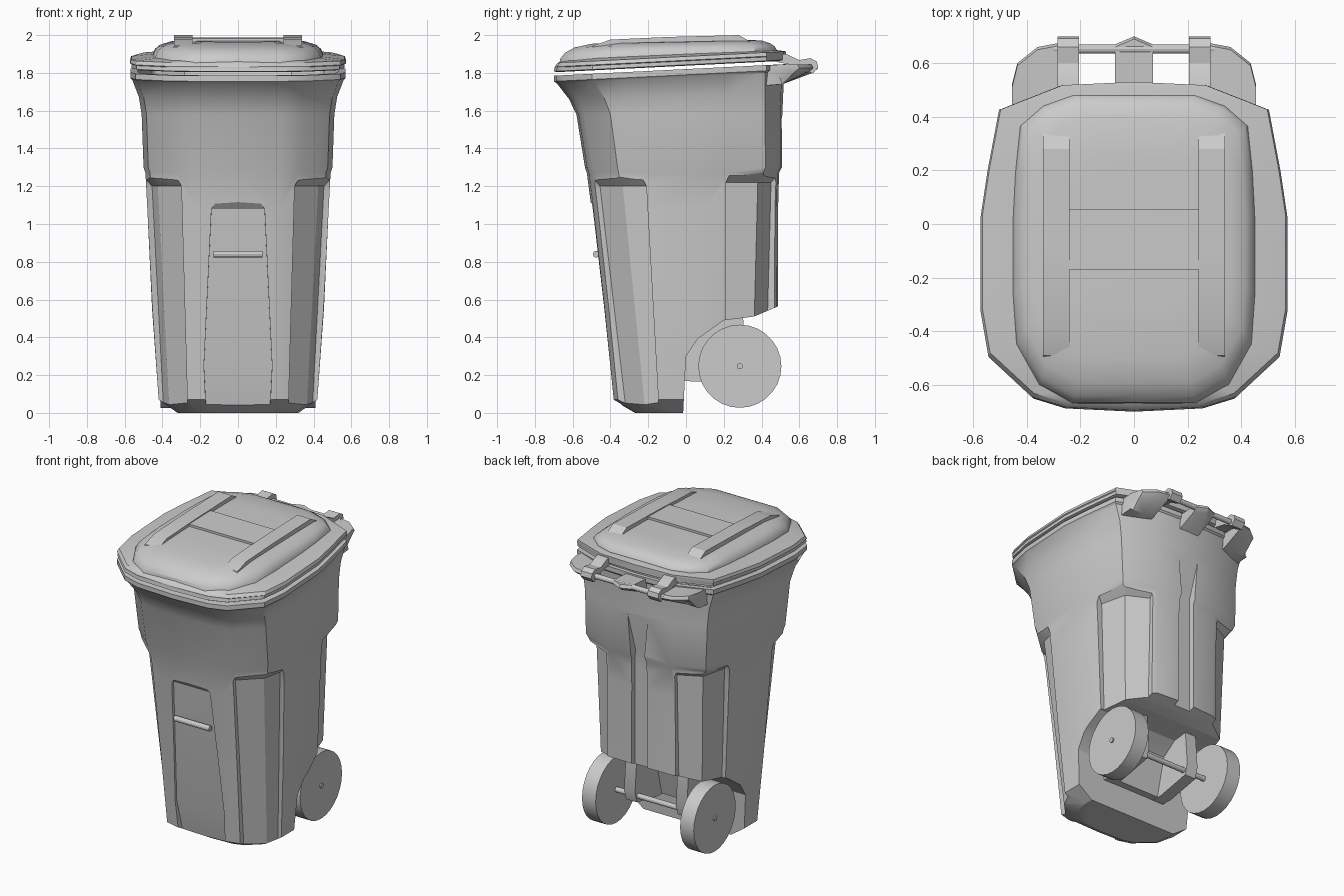
import bpy, bmesh, math
from mathutils import Vector

if "Cube" in bpy.data.objects:
    bpy.data.objects.remove(bpy.data.objects["Cube"])


def loft(name, rings):
    """Closed mesh through a list of equal-length rings of (x, y, z)."""
    bm = bmesh.new()
    vs = [[bm.verts.new(p) for p in r] for r in rings]
    n = len(rings[0])
    for a, b in zip(vs, vs[1:]):
        for i in range(n):
            j = (i + 1) % n
            bm.faces.new((a[i], a[j], b[j], b[i]))
    bm.faces.new(vs[0][::-1])
    bm.faces.new(vs[-1])
    bmesh.ops.recalc_face_normals(bm, faces=bm.faces)
    me = bpy.data.meshes.new(name)
    bm.to_mesh(me)
    bm.free()
    ob = bpy.data.objects.new(name, me)
    bpy.context.collection.objects.link(ob)
    return ob


def prism(name, yz, x0, x1):
    return loft(name, [[(x, y, z) for y, z in yz] for x in (x0, x1)])


def rod(name, r, x0, x1, y, z, n=12):
    circle = [(y + r * math.cos(2 * math.pi * i / n),
               z + r * math.sin(2 * math.pi * i / n)) for i in range(n)]
    return prism(name, circle, x0, x1)


# Half outlines seen from above: x as part of half width, y from front 0 to back 1
RIM = [(0, 0), (.45, .01), (.66, .04), (.95, .165), (1, .3), (1, .59),
       (.955, .73), (.88, .915), (.47, .99), (0, 1)]
DOME = [(0, 0), (.5, 0), (.78, .06), (.97, .19), (1, .35), (1, .6),
        (.98, .75), (.94, .9), (.75, .965), (.5, 1), (0, 1)]


def ring(half, z, w, f, b, tilt=0.0):
    full = half + [(-x, y) for x, y in half[-2:0:-1]]
    out = []
    for x, t in full:
        y = f + t * (b - f)
        out.append((x * w, y, z + tilt * (y + 0.7)))
    return out


def cut(target, cutter):
    cutter.hide_render = True
    m = target.modifiers.new("cut", 'BOOLEAN')
    m.operation = 'DIFFERENCE'
    m.solver = 'EXACT'
    m.object = cutter
    bpy.context.view_layer.objects.active = target
    bpy.ops.object.modifier_apply(modifier=m.name)
    bpy.data.objects.remove(cutter)


# Bin body: outside going up, over the rim, inside going down
body = loft("bin_body", [ring(RIM, *s) for s in [
    (0, .32, -.27, .40), (.07, .42, -.39, .42), (.55, .455, -.44, .49),
    (1.08, .48, -.50, .49), (1.27, .49, -.525, .495), (1.30, .50, -.535, .51),
    (1.58, .51, -.58, .51), (1.66, .525, -.62, .515, .03),
    (1.745, .56, -.685, .52, .05), (1.755, .57, -.70, .53, .05),
    (1.785, .57, -.70, .53, .05), (1.785, .53, -.66, .50, .05),
    (1.66, .46, -.55, .45), (.75, .37, -.38, .37)]])

# Wheel well under the back
cut(body, prism("well_cutter", [(-.02, -.1), (0, .3), (.06, .39), (.2, .49),
                                (.36, .51), (.49, .565), (.7, .6), (.7, -.1)], -.7, .7))


# Recessed corner panels, front and back
def corner(s, z, x_in, y_in, x_mid, y_mid, x_out, y_out, y_far):
    return [(s * x, y, z) for x, y in [
        (x_in, y_far), (x_in, y_in), (x_mid, y_mid), (x_out, y_out),
        (.7, y_out), (.7, y_far)]]


for s in (1, -1):
    cut(body, loft("front_corner_cutter", [
        corner(s, -.05, .265, -.31, .36, -.21, .39, -.14, -.8),
        corner(s, 1.20, .30, -.455, .425, -.335, .455, -.21, -.8),
        corner(s, 1.26, .33, -.51, .47, -.37, .51, -.24, -.8)]))
    cut(body, loft("back_corner_cutter", [
        corner(s, .45, .25, .43, .37, .36, .41, .21, .8),
        corner(s, 1.22, .25, .45, .39, .38, .43, .21, .8),
        corner(s, 1.28, .27, .51, .43, .44, .49, .24, .8)]))


# Recessed front panel and back groove
def slot(z, hw, y, y_far):
    return [(-hw - .01, y_far, z), (-hw, y, z), (hw, y, z), (hw + .01, y_far, z)]


cut(body, loft("front_panel_cutter", [slot(*p, -.8) for p in [
    (-.05, .165, -.32), (.25, .18, -.385), (1.08, .14, -.475), (1.14, .10, -.525)]]))
cut(body, loft("back_groove_cutter", [slot(*p, .8) for p in [
    (.4, .06, .45), (1.2, .055, .455), (1.32, .05, .46), (1.68, .085, .53)]]))

# Front grab bar
bar = rod("front_grab_bar", .018, -.13, .13, -.475, .84)

# Lid with flange and rounded dome
flange = loft("lid_flange", [ring(RIM, *s) for s in [
    (1.803, .545, -.68, .515, .05), (1.808, .565, -.70, .53, .05),
    (1.828, .565, -.695, .53, .05), (1.832, .572, -.695, .53, .05),
    (1.852, .565, -.68, .53, .05), (1.868, .45, -.65, .48, .045)]])
dome = loft("lid_dome", [ring(DOME, *s) for s in [
    (1.85, .455, -.67, .48, .045), (1.875, .45, -.665, .48, .04),
    (1.905, .44, -.64, .47, .03), (1.932, .415, -.59, .445, .022),
    (1.95, .36, -.50, .40, .02), (1.957, .22, -.32, .25, .02)]])

# Raised ribs on the lid
for s in (1, -1):
    prism("lid_rib", [(-.5, 1.93), (-.49, 1.945), (-.4, 1.976), (-.1, 1.99), (.28, 2.0),
                      (.34, 1.965), (.34, 1.93)], s * .24, s * .34)
prism("lid_cross_rib", [(-.17, 1.93), (-.17, 1.982), (.055, 1.987), (.055, 1.93)], -.24, .24)


# Handle brackets behind the rim
def bracket(x, y0, y1):
    return [(x, y, z) for y, z in [
        (y0, 1.73), (.51, 1.74), (y1 - .03, 1.80), (y1, 1.825), (y1 - .01, 1.845), (y0, 1.835)]]


for s in (1, -1):
    loft("handle_bracket", [bracket(s * .28, .44, .675), bracket(s * .36, .42, .66),
                            bracket(s * .435, .40, .60), bracket(s * .455, .38, .52)])
    prism("lid_hinge", [(.47, 1.86), (.48, 1.9), (.53, 1.9), (.6, 1.868), (.66, 1.878),
                        (.692, 1.86), (.70, 1.83), (.672, 1.797), (.64, 1.81),
                        (.6, 1.835), (.52, 1.85)], s * .205, s * .285)
loft("handle_center_bracket", [bracket(-.07, .50, .67), bracket(0, .50, .70),
                               bracket(.07, .50, .67)])
rod("handle_bar", .017, -.30, .30, .652, 1.83)

# Wheels, axle and axle supports
for s in (1, -1):
    rod("wheel", .22, s * .31, s * .41, .285, .247, 28)
    rod("wheel_hub", .016, s * .40, s * .418, .285, .247, 10)
    prism("axle_support", [(-.03, .17), (.07, .165), (.30, .21), (.32, .28),
                           (.30, .53), (-.03, .42)], s * .15, s * .23)
prism("axle_back_plate", [(-.03, .17), (.04, .17), (.12, .50), (-.03, .45)], -.2, .2)
rod("axle", .017, -.33, .33, .285, .247)

# Smooth the rounded parts, keep edges sharp
for ob in bpy.data.objects:
    bpy.ops.object.select_all(action='DESELECT')
    ob.select_set(True)
    bpy.context.view_layer.objects.active = ob
    bpy.ops.object.shade_smooth_by_angle(angle=math.radians(28))
